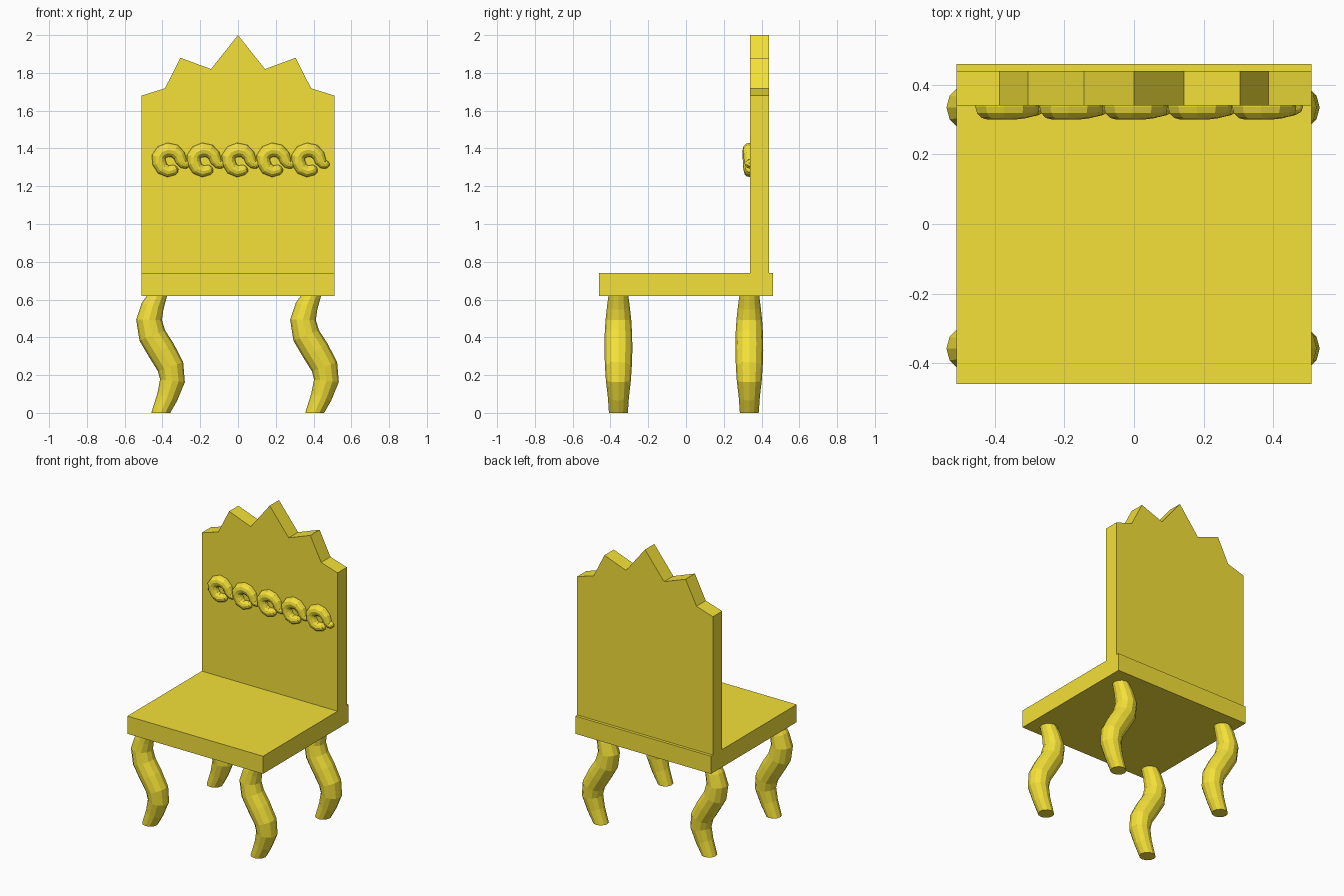
import bpy, bmesh
from mathutils import Vector

if "Cube" in bpy.data.objects:
    bpy.data.objects.remove(bpy.data.objects["Cube"])

gold = bpy.data.materials.new("gold")
gold.diffuse_color = (0.9, 0.75, 0.04, 1)
gold.use_nodes = True
gold.node_tree.nodes["Principled BSDF"].inputs["Base Color"].default_value = gold.diffuse_color


def finish(name, bm):
    bmesh.ops.recalc_face_normals(bm, faces=bm.faces)
    me = bpy.data.meshes.new(name)
    bm.to_mesh(me)
    bm.free()
    me.materials.append(gold)
    ob = bpy.data.objects.new(name, me)
    bpy.context.collection.objects.link(ob)
    return ob


def slab(name, outline, y0, y1):
    """Extrude an x-z outline from y0 to y1."""
    bm = bmesh.new()
    face = bm.faces.new([bm.verts.new((x, y0, z)) for x, z in outline])
    ext = bmesh.ops.extrude_face_region(bm, geom=[face])
    moved = [g for g in ext["geom"] if isinstance(g, bmesh.types.BMVert)]
    bmesh.ops.translate(bm, verts=moved, vec=(0, y1 - y0, 0))
    return finish(name, bm)


def tube(name, path, origin, sides, flat_ends=False):
    """Sweep a circle along an x-z path of (x, z, radius)."""
    from math import cos, sin, tau
    bm = bmesh.new()
    pts = [Vector((x, 0, z)) for x, z, r in path]
    last = len(pts) - 1
    rings = []
    for i, p in enumerate(pts):
        t = (pts[min(i + 1, last)] - pts[max(i - 1, 0)]).normalized()
        if flat_ends and i in (0, last):
            t = Vector((0, 0, 1))
        n, b, r = Vector((t.z, 0, -t.x)), Vector((0, 1, 0)), path[i][2]
        rings.append([bm.verts.new(Vector(origin) + p + r * (cos(a) * n + sin(a) * b))
                      for a in (tau * k / sides for k in range(sides))])
    for lo, hi in zip(rings, rings[1:]):
        for k in range(sides):
            j = (k + 1) % sides
            bm.faces.new((lo[k], lo[j], hi[j], hi[k]))
    bm.faces.new(rings[0])
    bm.faces.new(rings[-1])
    return finish(name, bm)


# Seat
slab("seat", [(-0.51, 0.62), (0.51, 0.62), (0.51, 0.74), (-0.51, 0.74)], -0.46, 0.46)

# Backrest with a crown-shaped top
half = [(0.51, 0.74), (0.51, 1.68), (0.387, 1.718), (0.305, 1.88), (0.143, 1.82)]
slab("backrest", half + [(0, 2.0)] + [(-x, z) for x, z in reversed(half)], 0.34, 0.44)

# Four identical S-curved legs
leg = [(0, 0, 0.05), (0.035, 0.085, 0.056), (0.062, 0.17, 0.066), (0.052, 0.245, 0.071),
       (0.004, 0.33, 0.074), (-0.045, 0.41, 0.073), (-0.062, 0.493, 0.068),
       (-0.043, 0.565, 0.06), (-0.017, 0.625, 0.052)]
for end, y in (("front", -0.358), ("rear", 0.335)):
    for side, x in (("left", -0.409), ("right", 0.406)):
        tube(f"{end}_{side}_leg", leg, (x, y, 0), 12, flat_ends=True)

# Row of five curled ornaments on the backrest
curl = [(0.05, -0.046, 0.008), (0.043, -0.05, 0.021), (0.03, -0.057, 0.027),
        (0.0, -0.064, 0.031), (-0.03, -0.05, 0.034), (-0.047, -0.02, 0.036),
        (-0.05, 0.012, 0.037), (-0.033, 0.037, 0.037), (0.0, 0.05, 0.037),
        (0.035, 0.043, 0.036), (0.059, 0.019, 0.033), (0.07, -0.01, 0.03),
        (0.083, -0.024, 0.027), (0.096, -0.026, 0.024), (0.108, -0.021, 0.017),
        (0.113, -0.017, 0.007)]
for i in range(5):
    tube(f"curl_ornament_{i + 1}", curl, (-0.37 + 0.1845 * i, 0.337, 1.343), 12)
